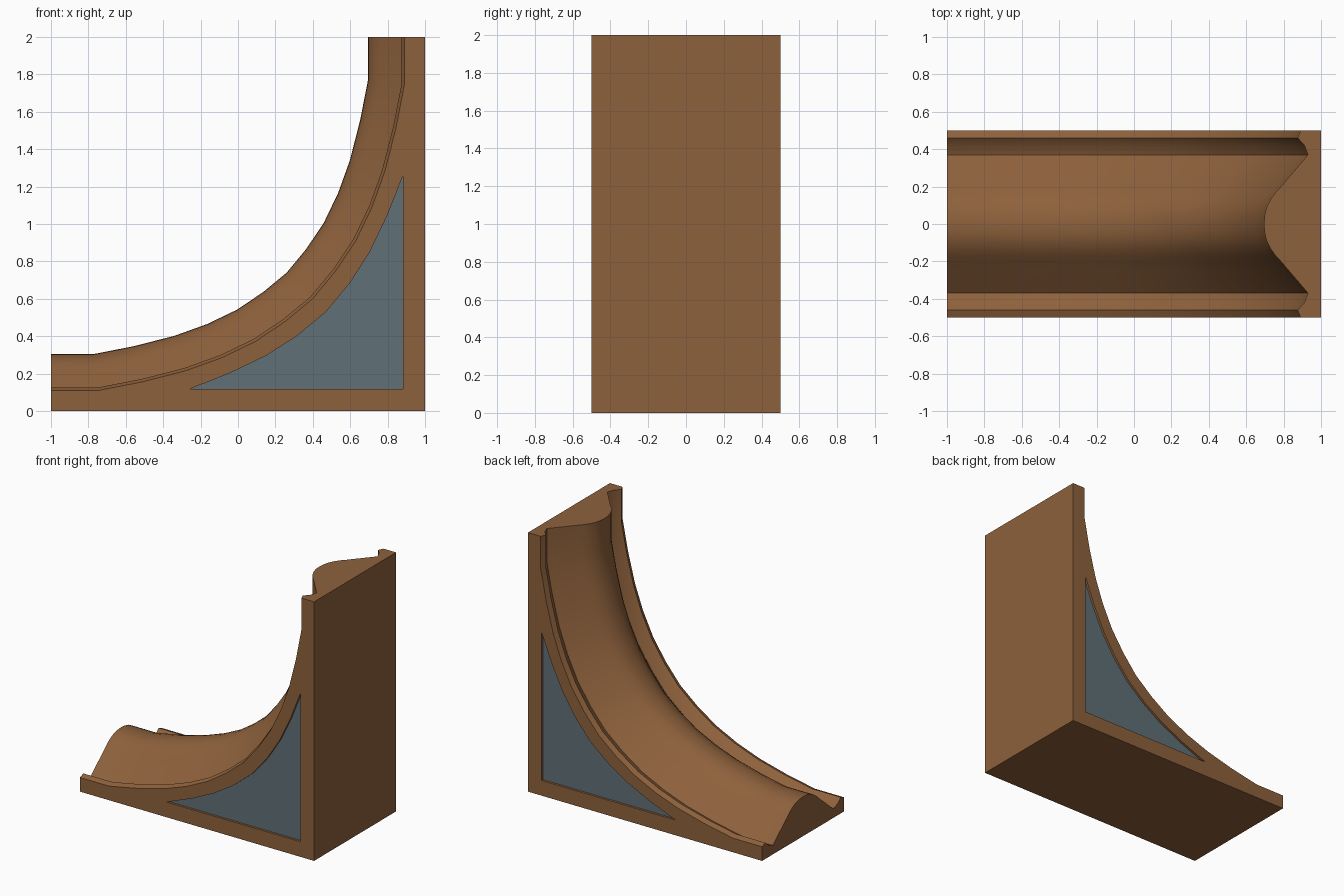
import bpy, bmesh
from mathutils import Vector

if "Cube" in bpy.data.objects:
    bpy.data.objects.remove(bpy.data.objects["Cube"])


def material(name, color):
    m = bpy.data.materials.new(name)
    m.diffuse_color = color
    m.use_nodes = True
    m.node_tree.nodes["Principled BSDF"].inputs["Base Color"].default_value = m.diffuse_color
    return m


def make_object(name, bm, mat):
    bmesh.ops.recalc_face_normals(bm, faces=bm.faces[:])
    me = bpy.data.meshes.new(name)
    bm.to_mesh(me)
    bm.free()
    ob = bpy.data.objects.new(name, me)
    bpy.context.collection.objects.link(ob)
    me.materials.append(mat)
    return ob


def mirrored(half):
    # the curve is symmetric about the diagonal x + z = 1
    return half + [(1 - z, 1 - x) for x, z in half[-2::-1]]


def prism(name, outline, y0, y1, mat):
    bm = bmesh.new()
    a = [bm.verts.new((x, y0, z)) for x, z in outline]
    b = [bm.verts.new((x, y1, z)) for x, z in outline]
    bm.faces.new(a)
    bm.faces.new(b[::-1])
    for i in range(len(a)):
        j = (i + 1) % len(a)
        bm.faces.new((a[i], b[i], b[j], a[j]))
    return make_object(name, bm, mat)


wood = material("brown_wood", (0.27, 0.12, 0.045, 1))
grey = material("blue_grey", (0.115, 0.16, 0.185, 1))

# ridge path (x, z) and moulding section (y, depth below ridge)
path = [Vector(p) for p in mirrored([
    (-1, .305), (-.77, .305), (-.555, .347), (-.34, .402), (-.165, .465),
    (-.005, .542), (.136, .637), (.26, .74)])]
half = [(0, 0), (.045, .003), (.09, .014), (.13, .034), (.17, .062), (.205, .095),
        (.24, .124), (.305, .18), (.37, .235), (.42, .216), (.46, .18), (.5, .196)]
section = [(-y, d) for y, d in half[:0:-1]] + half

# swept moulding closed by the end, base, back and side faces
bm = bmesh.new()
rows = []
for i, p in enumerate(path):
    t0 = (p - path[i - 1]).normalized() if i else Vector((1, 0))
    t1 = (path[i + 1] - p).normalized() if i < len(path) - 1 else Vector((0, 1))
    t = (t0 + t1).normalized()
    n = Vector((t.y, -t.x)) / t.dot(t1)
    rows.append([bm.verts.new((p.x + n.x * d, y, p.y + n.y * d)) for y, d in section])
for r0, r1 in zip(rows, rows[1:]):
    for j in range(len(section) - 1):
        bm.faces.new((r0[j], r0[j + 1], r1[j + 1], r1[j]))
low, corner, high = [[bm.verts.new((x, y, z)) for y in (-.5, .5)]
                     for x, z in ((-1, 0), (1, 0), (1, 2))]
bm.faces.new(rows[0] + [low[1], low[0]])
bm.faces.new(rows[-1] + [high[1], high[0]])
bm.faces.new((low[0], low[1], corner[1], corner[0]))
bm.faces.new((corner[0], corner[1], high[1], high[0]))
for s, k in ((0, 0), (1, -1)):
    bm.faces.new([r[k] for r in rows] + [high[s], corner[s], low[s]])
body = make_object("curved_moulding", bm, wood)

# recessed triangular side panels
tri = mirrored([(-.26, .117), (-.043, .203), (.152, .297), (.316, .402), (.47, .53)])
tri.append((.883, .117))
for side, s in (("front", -1), ("back", 1)):
    cutter = prism("cutter", tri, s * .6, s * .48, wood)
    cutter.hide_render = True
    mod = body.modifiers.new("pocket", 'BOOLEAN')
    mod.operation = 'DIFFERENCE'
    mod.solver = 'EXACT'
    mod.object = cutter
    bpy.context.view_layer.objects.active = body
    bpy.ops.object.modifier_apply(modifier=mod.name)
    bpy.data.objects.remove(cutter)
    prism(side + "_panel", tri, s * .47, s * .483, grey)

bpy.ops.object.select_all(action='DESELECT')
body.select_set(True)
bpy.context.view_layer.objects.active = body
bpy.ops.object.shade_smooth_by_angle(angle=0.6)
